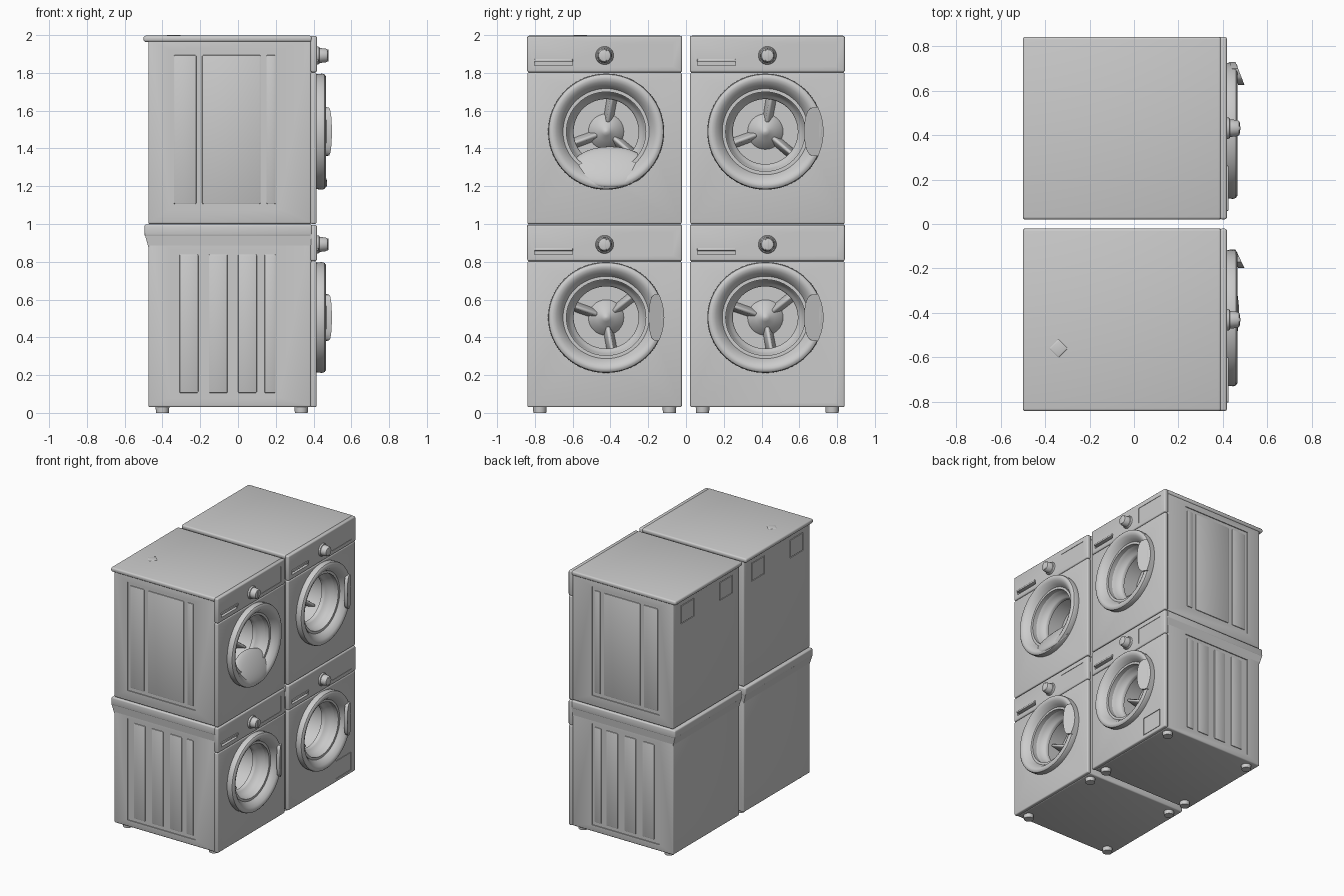
import bpy, bmesh, math
from mathutils import Matrix

if "Cube" in bpy.data.objects:
    bpy.data.objects.remove(bpy.data.objects["Cube"])


def finish(bm, name):
    bmesh.ops.recalc_face_normals(bm, faces=bm.faces)
    me = bpy.data.meshes.new(name)
    bm.to_mesh(me)
    bm.free()
    ob = bpy.data.objects.new(name, me)
    bpy.context.collection.objects.link(ob)
    return ob


def add_box(bm, x0, x1, y0, y1, z0, z1):
    m = Matrix.Translation(((x0 + x1) / 2, (y0 + y1) / 2, (z0 + z1) / 2)) @ \
        Matrix.Diagonal((abs(x1 - x0), abs(y1 - y0), abs(z1 - z0), 1))
    return bmesh.ops.create_cube(bm, size=1, matrix=m)["verts"]


def box(name, x0, x1, y0, y1, z0, z1, bevel=0.0, seg=3, foot=None):
    """Bevelled box; foot = (back, side) insets that taper its underside."""
    bm = bmesh.new()
    verts = add_box(bm, x0, x1, y0, y1, z0, z1)
    if foot:
        for v in verts:
            if v.co.z < (z0 + z1) / 2:
                if v.co.x < (x0 + x1) / 2:
                    v.co.x += foot[0]
                v.co.y += foot[1] if v.co.y < (y0 + y1) / 2 else -foot[1]
    if bevel:
        bmesh.ops.bevel(bm, geom=bm.edges[:], offset=bevel, segments=seg,
                        profile=0.5, affect='EDGES', clamp_overlap=True)
    return finish(bm, name)


def revolve(name, profile, cy, cz, closed=False, n=64, sz=1.0):
    """Spin an (x, radius) profile about an axis parallel to x."""
    bm = bmesh.new()
    rings = [[bm.verts.new((x, cy + r * math.cos(2 * math.pi * k / n),
                            cz + sz * r * math.sin(2 * math.pi * k / n)))
              for k in range(n)] for x, r in profile]
    pairs = list(zip(rings, rings[1:]))
    if closed:
        pairs.append((rings[-1], rings[0]))
    else:
        bm.faces.new(rings[0])
        bm.faces.new(rings[-1])
    for a, b in pairs:
        for k in range(n):
            j = (k + 1) % n
            bm.faces.new((a[k], a[j], b[j], b[k]))
    return finish(bm, name)


def cut(cutter, *targets):
    for ob in targets:
        mod = ob.modifiers.new("cut", 'BOOLEAN')
        mod.operation, mod.solver, mod.object = 'DIFFERENCE', 'EXACT', cutter
        bpy.context.view_layer.objects.active = ob
        bpy.ops.object.modifier_apply(modifier=mod.name)
    bpy.data.objects.remove(cutter)


def cut_boxes(ob, specs):
    for s in specs:
        cut(box("cutter", *s), ob)


def handle(name, cy, cz, reach, R=0.308, sz=1.0):
    """Slanted grip following the rim of the door."""
    bm = bmesh.new()
    n, a = 12, math.radians(25)
    pts = [(R * math.cos(-a + 2 * a * i / n), R * math.sin(-a + 2 * a * i / n)) for i in range(n + 1)]
    h, edge = R * math.sin(a), R * math.cos(a)
    for i in range(1, n):
        t = math.pi * i / n
        pts.append((edge - (edge - reach) * math.sin(t) ** 0.5, h * math.cos(t)))
    f = bm.faces.new([bm.verts.new((0.457 + 0.04 * (R - y) / (R - reach), cy + y, cz + sz * z))
                      for y, z in pts])
    for v in bmesh.ops.extrude_face_region(bm, geom=[f])["geom"]:
        if isinstance(v, bmesh.types.BMVert):
            v.co.x -= 0.028
    return finish(bm, name)


def machine(tag, cy, door_y, z0, upper):
    bottom, top = (z0, 1.997) if upper else (0.03, 0.997)
    seam, door_z = z0 + 0.802, (1.489 if upper else 0.505)
    sz, back, hw = (1.0 if upper else 0.955), -0.475, 0.404

    # Cabinet, lid, front and control panel
    cab = box(tag + "_cabinet", back, 0.388, cy - hw, cy + hw, bottom, top - 0.012, 0.010)
    if upper:
        box(tag + "_lid", -0.5, 0.392, cy - 0.411, cy + 0.411, 1.964, top, 0.012)
    else:
        box(tag + "_lid", -0.495, 0.392, cy - 0.411, cy + 0.411, 0.935, top, 0.010)
        box(tag + "_lid_skirt", -0.494, 0.390, cy - 0.410, cy + 0.410, 0.875, 0.947, foot=(0.02, 0.007))
    front = box(tag + "_front_panel", 0.384, 0.416, cy - 0.409, cy + 0.409, bottom, seam, 0.009)
    panel = box(tag + "_control_panel", 0.384, 0.418, cy - 0.410, cy + 0.410, seam + 0.001, top - 0.002, 0.010)

    # Drum opening
    cut(revolve("cutter", [(0.16, 0.21), (0.6, 0.21)], door_y, door_z, sz=sz), cab, front)

    # Pressed side fields with vertical ribs
    lo, hi = z0 + 0.08, z0 + (0.92 if upper else 0.865)
    ribs = [(-0.34, -0.22), (-0.19, 0.12), (0.15, 0.20)] if upper else \
        [(-0.31, -0.21), (-0.155, -0.055), (0.0, 0.10), (0.14, 0.20)]
    for s in (-1, 1):
        ys = sorted((cy + s * (hw - 0.007), cy + s * (hw + 0.05)))
        cut_boxes(cab, [(-0.36, 0.22, ys[0], ys[1], lo, hi)])
        ys = sorted((cy + s * (hw - 0.03), cy + s * (hw - 0.001)))
        for a, b in ribs:
            box(tag + "_side_rib", a, b, ys[0], ys[1], lo + 0.025, hi - 0.025, 0.007, 2)

    # Rear cover plates on the upper machines
    if upper:
        for d in (-0.24, 0.23):
            cut_boxes(cab, [(-0.6, back + 0.008, cy + d - 0.08, cy + d + 0.08, 1.78, 1.92)])
            box(tag + "_rear_cover", back, back + 0.02, cy + d - 0.075, cy + d + 0.075, 1.785, 1.915)

    # Drawer slot with pull, display recess
    cut_boxes(panel, [(0.398, 0.5, cy - 0.37, cy - 0.17, z0 + 0.838, z0 + 0.872),
                      (0.415, 0.5, cy + 0.12, cy + 0.36, z0 + 0.835, z0 + 0.955)])
    box(tag + "_drawer_pull", 0.395, 0.426, cy - 0.372, cy - 0.168, z0 + 0.857, z0 + 0.874, 0.005, 2)

    # Service hatch on one lower machine
    if not upper and cy > 0:
        cut_boxes(front, [(0.410, 0.5, 0.60, 0.785, 0.055, 0.195)])
        box(tag + "_service_hatch", 0.395, 0.4155, 0.604, 0.781, 0.059, 0.191)

    # Dial
    revolve(tag + "_dial", [(0.40, 0.048), (0.424, 0.048), (0.430, 0.045), (0.432, 0.040), (0.465, 0.036),
                            (0.473, 0.032), (0.476, 0.024)], cy, z0 + 0.892, n=40)
    box(tag + "_dial_grip", 0.44, 0.479, cy - 0.009, cy + 0.009, z0 + 0.86, z0 + 0.924, 0.004, 2)

    # Door ring with its funnel
    revolve(tag + "_door", [(0.41, 0.304), (0.446, 0.307), (0.458, 0.303), (0.465, 0.293), (0.466, 0.28),
                            (0.458, 0.262), (0.435, 0.24), (0.40, 0.218), (0.36, 0.20), (0.335, 0.188),
                            (0.328, 0.178), (0.318, 0.172), (0.30, 0.172), (0.30, 0.195), (0.38, 0.222),
                            (0.41, 0.245)], door_y, door_z, closed=True, n=80, sz=sz)

    # Drum hub and lifters
    revolve(tag + "_drum_hub", [(0.15, 0.10), (0.175, 0.085), (0.20, 0.05), (0.225, 0.022), (0.235, 0.006)],
            door_y, door_z, n=32)
    for k in range(3):
        bm = bmesh.new()
        for v in add_box(bm, 0.15, 0.26, -0.03, 0.03, 0.05, 0.20):
            if v.co.x > 0.2:
                v.co.y *= 0.25
                v.co.x -= 0.06 if v.co.z < 0.1 else 0
        bmesh.ops.bevel(bm, geom=bm.edges[:], offset=0.006, segments=2, profile=0.5, affect='EDGES')
        ang = math.radians(70 + 120 * k + 40 * z0)
        bmesh.ops.transform(bm, verts=bm.verts, matrix=Matrix.Translation((0, door_y, door_z))
                            @ Matrix.Diagonal((1, 1, sz, 1)) @ Matrix.Rotation(ang, 4, 'X'))
        finish(bm, tag + "_drum_lifter")

    # Door grip, or the rounded bowl shield on the one door without a grip
    if upper and cy < 0:
        bm = bmesh.new()
        bmesh.ops.create_uvsphere(bm, u_segments=40, v_segments=20, radius=1,
                                  matrix=Matrix.Translation((0.40, door_y + 0.02, door_z - 0.187))
                                  @ Matrix.Rotation(math.radians(-32), 4, 'Y')
                                  @ Matrix.Diagonal((0.035, 0.20, 0.125, 1)))
        finish(bm, tag + "_bowl_shield")
    else:
        handle(tag + "_door_handle", door_y, door_z, 0.225 if cy < 0 else 0.205, sz=sz)

    # Feet
    if not upper:
        for fx in (-0.40, 0.335):
            for fy in (-0.343, 0.343):
                bm = bmesh.new()
                bmesh.ops.create_cone(bm, cap_ends=True, segments=24, radius1=0.034, radius2=0.038, depth=0.05,
                                      matrix=Matrix.Translation((fx, cy + fy, 0.025)))
                finish(bm, tag + "_foot")


for side, cy, dy in (("left", -0.431, -0.423), ("right", 0.431, 0.42)):
    machine(side + "_lower", cy, dy, 0.0, False)
    machine(side + "_upper", cy, dy, 1.0, True)

# Small square plug on one lid
bm = bmesh.new()
bmesh.ops.create_cone(bm, cap_ends=True, segments=4, radius1=0.050, radius2=0.040, depth=0.012,
                      matrix=Matrix.Translation((-0.34, -0.56, 1.994)))
bmesh.ops.bevel(bm, geom=bm.edges[:], offset=0.005, segments=2, profile=0.5, affect='EDGES')
finish(bm, "lid_plug")

# Smooth shading with sharp edges kept
bpy.ops.object.select_all(action='SELECT')
bpy.context.view_layer.objects.active = bpy.data.objects["lid_plug"]
bpy.ops.object.shade_smooth_by_angle(angle=math.radians(35))
